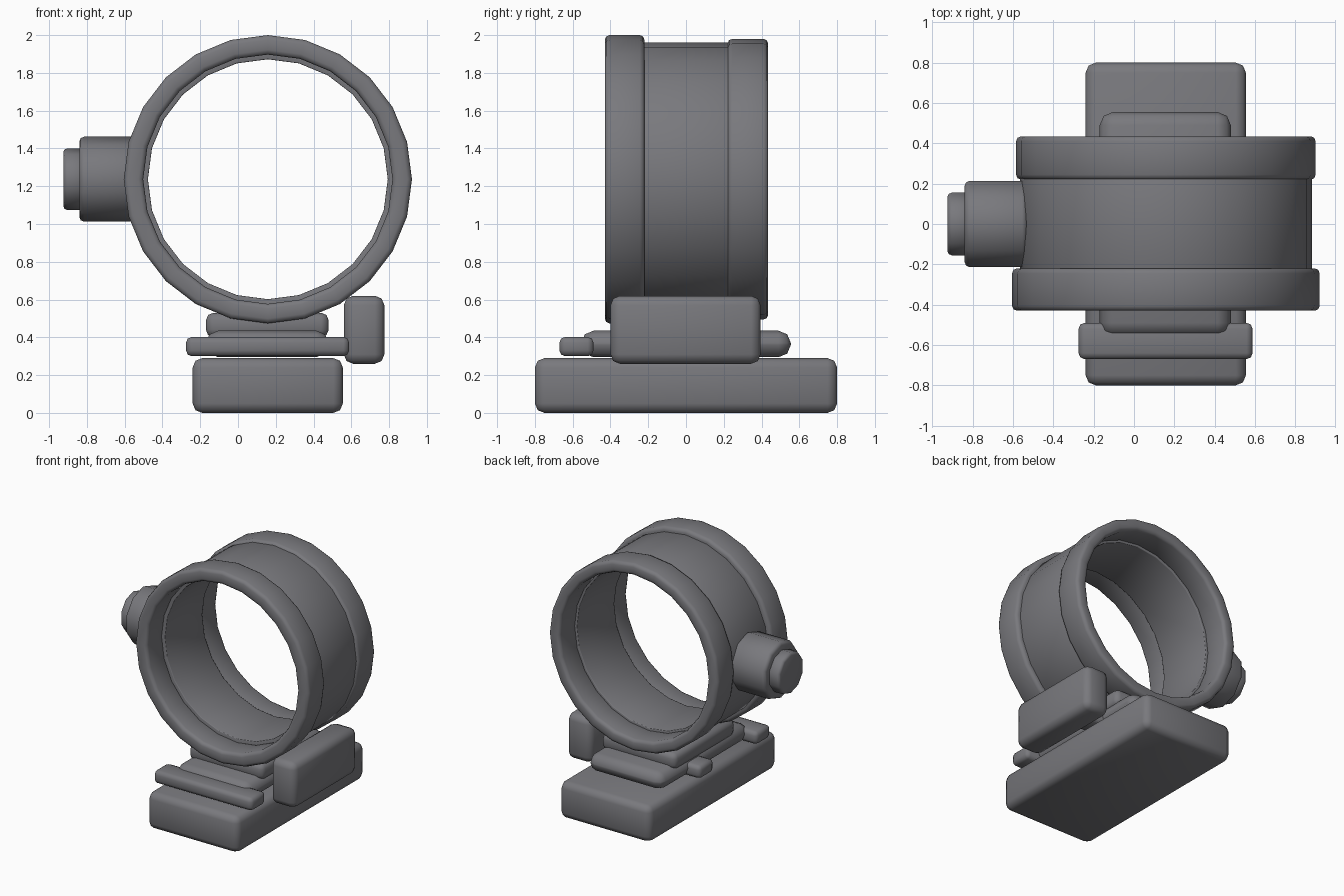
import bpy, bmesh, math
from mathutils import Matrix

cube = bpy.data.objects.get("Cube")
if cube:
    bpy.data.objects.remove(cube, do_unlink=True)

# Single satin grey
grey = bpy.data.materials.new("satin_grey")
grey.use_nodes = True
GREY = (0.19, 0.19, 0.205, 1)
grey.diffuse_color = GREY
grey.node_tree.nodes["Principled BSDF"].inputs["Base Color"].default_value = GREY

CX, CZ = 0.158, 1.237   # ring axis


def finish(name, bm, bevel, segments=2):
    bmesh.ops.recalc_face_normals(bm, faces=bm.faces)
    mesh = bpy.data.meshes.new(name)
    bm.to_mesh(mesh)
    bm.free()
    mesh.materials.append(grey)
    obj = bpy.data.objects.new(name, mesh)
    bpy.context.collection.objects.link(obj)
    mod = obj.modifiers.new("rounded_edges", "BEVEL")
    mod.width = bevel
    mod.segments = segments
    mod.limit_method = "ANGLE"
    mod.angle_limit = math.radians(50)
    bpy.ops.object.select_all(action="DESELECT")
    obj.select_set(True)
    bpy.context.view_layer.objects.active = obj
    bpy.ops.object.modifier_apply(modifier=mod.name)
    bpy.ops.object.shade_smooth_by_angle(angle=math.radians(50))
    return obj


def block(name, x, y, z, bevel):
    """Rounded box from its three (low, high) ranges."""
    bm = bmesh.new()
    bmesh.ops.create_cube(bm, size=1)
    for v in bm.verts:
        v.co = [lo + (c + 0.5) * (hi - lo) for c, (lo, hi) in zip(v.co, (x, y, z))]
    return finish(name, bm, bevel)


def ring(name, inner, outer, y0, y1, bevel, sides=24):
    """Hollow band around the y axis."""
    bm = bmesh.new()
    loops = []
    for r, y in ((outer, y0), (outer, y1), (inner, y1), (inner, y0)):
        angles = [math.tau * i / sides for i in range(sides)]
        loops.append([bm.verts.new((CX + r * math.cos(a), y, CZ + r * math.sin(a)))
                      for a in angles])
    for k in range(4):
        a, b = loops[k], loops[(k + 1) % 4]
        for i in range(sides):
            j = (i + 1) % sides
            bm.faces.new((a[i], a[j], b[j], b[i]))
    return finish(name, bm, bevel)


def knob(name, radius, x0, x1, bevel, sides=10):
    """Cylinder along the x axis."""
    bm = bmesh.new()
    bmesh.ops.create_cone(bm, cap_ends=True, segments=sides, radius1=radius,
                          radius2=radius, depth=x1 - x0)
    turn = Matrix.Rotation(math.pi / 2, 4, "Y")
    spin = Matrix.Rotation(math.pi / 2, 4, "Z")
    place = Matrix.Translation(((x0 + x1) / 2, 0, CZ))
    bmesh.ops.transform(bm, matrix=place @ turn @ spin, verts=bm.verts)
    return finish(name, bm, bevel)


# Collar
ring("collar_band", 0.635, 0.724, -0.235, 0.235, 0.005)
ring("front_flange", 0.66, 0.763, -0.43, -0.22, 0.025)
ring("rear_flange", 0.65, 0.743, 0.22, 0.435, 0.025)

# Locking knob
knob("knob_body", 0.225, -0.84, -0.53, 0.025)
knob("knob_cap", 0.163, -0.925, -0.82, 0.02)

# Foot and mounting plates
block("base_foot", (-0.24, 0.555), (-0.8, 0.8), (0, 0.29), 0.05)
block("slide_plate", (-0.17, 0.48), (-0.555, 0.555), (0.295, 0.435), 0.065)
block("collar_riser", (-0.17, 0.48), (-0.38, 0.38), (0.4, 0.53), 0.04)
for label, y in (("front", -0.58), ("middle", 0.13)):
    block(label + "_crossbar", (-0.275, 0.588), (y - 0.09, y + 0.09), (0.3, 0.402), 0.03)
block("side_clamp", (0.56, 0.775), (-0.4, 0.395), (0.26, 0.62), 0.05)
